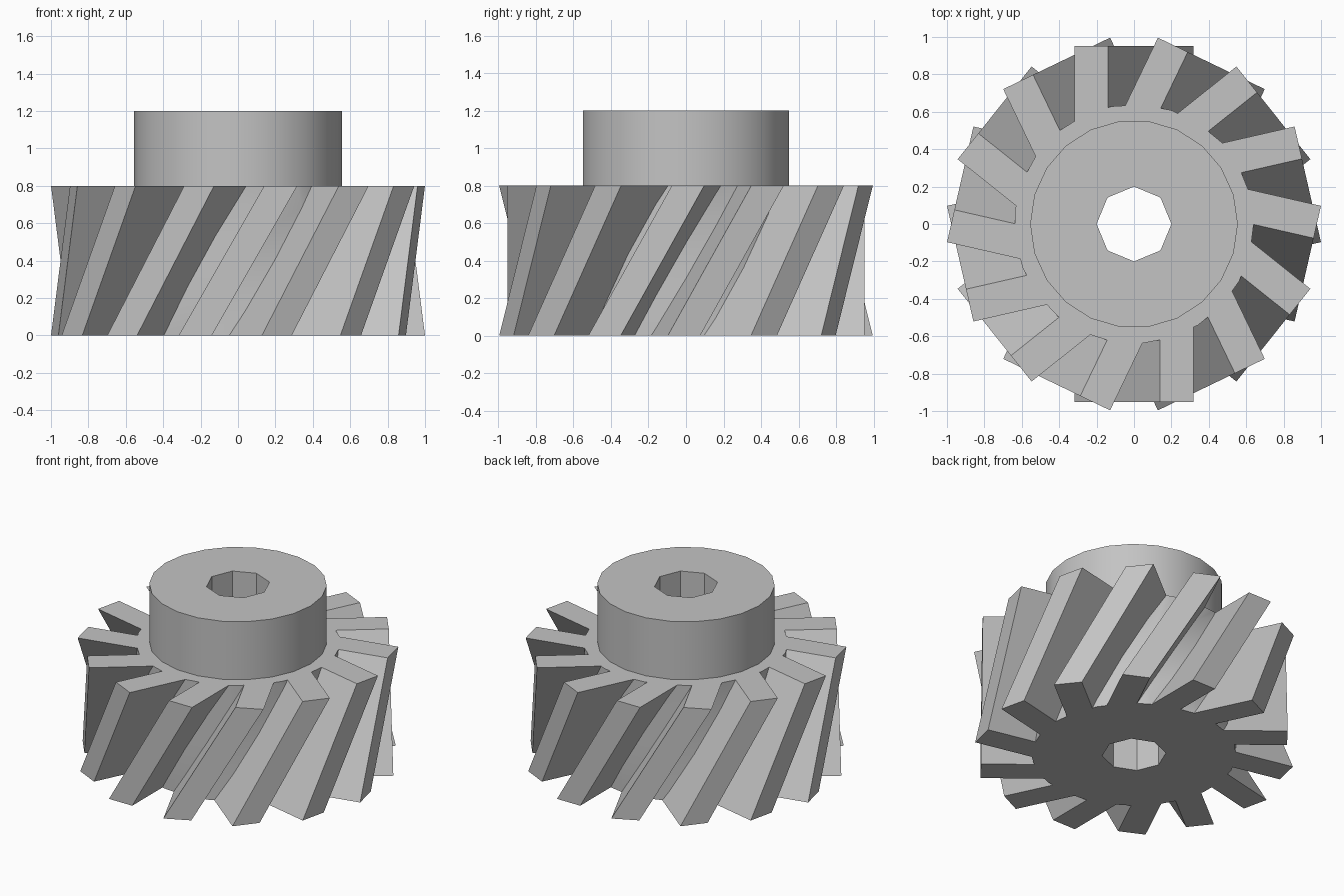
import bpy, bmesh, math
from mathutils import Matrix, Vector

if "Cube" in bpy.data.objects:
    bpy.data.objects.remove(bpy.data.objects["Cube"], do_unlink=True)

TEETH = 14
GEAR_H, TOP = 0.8, 1.2
INNER, TIP = 0.5, 0.953          # radial reach of a tooth
HALF_W, LEAN = 0.0885, 0.2285    # half width, sideways offset at each end

steel = bpy.data.materials.new("grey_steel")
steel.use_nodes = True
grey = (0.55, 0.55, 0.55, 1)
steel.diffuse_color = grey
steel.node_tree.nodes["Principled BSDF"].inputs["Base Color"].default_value = grey


def finish(name, bm):
    bmesh.ops.recalc_face_normals(bm, faces=bm.faces)
    mesh = bpy.data.meshes.new(name)
    bm.to_mesh(mesh)
    bm.free()
    mesh.materials.append(steel)
    obj = bpy.data.objects.new(name, mesh)
    bpy.context.collection.objects.link(obj)
    return obj


def prism(name, sides, radius, z0, z1):
    """Upright prism with a corner on the +x axis."""
    bm = bmesh.new()
    ring = [bm.verts.new((radius * math.cos(math.tau * i / sides),
                          radius * math.sin(math.tau * i / sides), z0))
            for i in range(sides)]
    face = bm.faces.new(ring)
    extruded = bmesh.ops.extrude_face_region(bm, geom=[face])["geom"]
    for v in extruded:
        if isinstance(v, bmesh.types.BMVert):
            v.co.z = z1
    return finish(name, bm)


def combine(target, tool, operation):
    mod = target.modifiers.new(operation.lower(), "BOOLEAN")
    mod.operation = operation
    mod.solver = "EXACT"
    mod.object = tool
    bpy.context.view_layer.objects.active = target
    bpy.ops.object.modifier_apply(modifier=mod.name)


# Slanted teeth: boxes sheared sideways, then turned about the axis
bm = bmesh.new()
for i in range(TEETH):
    verts = bmesh.ops.create_cube(bm, size=1)["verts"]
    for v in verts:
        x, y, z = v.co
        v.co = Vector((2 * HALF_W * x - 2 * LEAN * z,
                       (INNER + TIP) / 2 + (TIP - INNER) * y,
                       GEAR_H * (z + 0.5)))
    bmesh.ops.transform(bm, verts=verts,
                        matrix=Matrix.Rotation(math.tau * i / TEETH, 4, "Z"))
teeth = finish("teeth_tool", bm)

# Gear body, raised hub and the bore through both
gear = prism("helical_gear_body", 25, 0.64, 0, GEAR_H)
hub = prism("hub_collar", 22, 0.555, GEAR_H, TOP)
bore = prism("bore_tool", 8, 0.2, -0.1, TOP + 0.1)
combine(gear, teeth, "UNION")
for part in (gear, hub):
    combine(part, bore, "DIFFERENCE")
for tool in (teeth, bore):
    bpy.data.objects.remove(tool, do_unlink=True)

# Round the shading of the curved walls, keep the edges crisp
bpy.ops.object.select_all(action="DESELECT")
for part in (gear, hub):
    part.select_set(True)
bpy.context.view_layer.objects.active = gear
bpy.ops.object.shade_smooth_by_angle(angle=math.radians(25))
